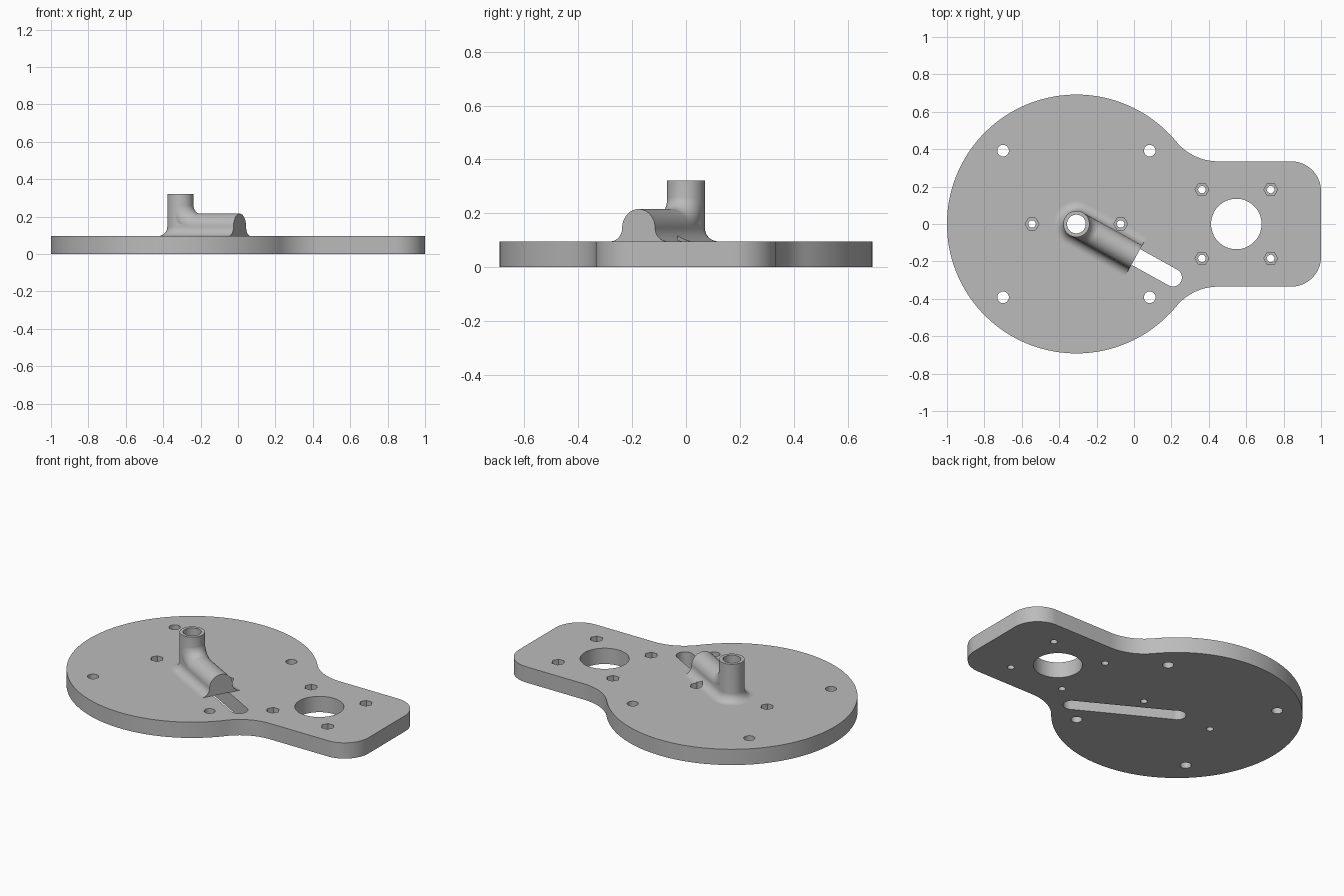
import bpy, bmesh
from math import sin, cos, pi, atan2, radians, hypot
from mathutils import Matrix, Vector

if "Cube" in bpy.data.objects:
    bpy.data.objects.remove(bpy.data.objects["Cube"])

THICK = 0.096                      # plate thickness
HUB = Vector((-0.308, 0, 0))       # disc and pipe axis
DISC_R, TAB_Y, CORNER = 0.692, 0.335, 0.16
PIPE_R, BORE_R, FILLET = 0.07, 0.05, 0.05
PIPE_TOP, PIPE_LEN = 0.322, 0.363
SLOT_LEN, SLOT_W = 0.59, 0.048
HEADING = radians(-29)

grey = bpy.data.materials.new("plain grey")
grey.use_nodes = True
grey.diffuse_color = (0.5, 0.5, 0.5, 1)
grey.node_tree.nodes["Principled BSDF"].inputs["Base Color"].default_value = (0.5, 0.5, 0.5, 1)


def arc(cx, cy, r, a0, a1, n):
    return [(cx + r * cos(a0 + (a1 - a0) * i / n),
             cy + r * sin(a0 + (a1 - a0) * i / n)) for i in range(n + 1)]


def circle(r, n=64, cx=0, cy=0):
    return arc(cx, cy, r, 0, 2 * pi, n)[:-1]


def loft(name, rings, matrix=Matrix()):
    """Skin a list of equal rings and cap both ends."""
    bm = bmesh.new()
    loops = [[bm.verts.new(p) for p in ring] for ring in rings]
    n = len(loops[0])
    for a, b in zip(loops, loops[1:]):
        for i in range(n):
            j = (i + 1) % n
            bm.faces.new((a[i], a[j], b[j], b[i]))
    bm.faces.new(loops[0])
    bm.faces.new(loops[-1])
    bm.transform(matrix)
    bmesh.ops.recalc_face_normals(bm, faces=bm.faces)
    mesh = bpy.data.meshes.new(name)
    bm.to_mesh(mesh)
    bm.free()
    mesh.materials.append(grey)
    obj = bpy.data.objects.new(name, mesh)
    bpy.context.collection.objects.link(obj)
    return obj


def prism(name, outline, low, high, matrix=Matrix()):
    return loft(name, [[(x, y, z) for x, y in outline] for z in (low, high)], matrix)


def combine(obj, tools, operation):
    for tool in tools:
        mod = obj.modifiers.new("combine", 'BOOLEAN')
        mod.operation, mod.solver, mod.object = operation, 'EXACT', tool
        bpy.context.view_layer.objects.active = obj
        bpy.ops.object.modifier_apply(modifier=mod.name)


# Frames: the pipe direction, and the same with its section plane upright
run = Matrix.Translation(HUB) @ Matrix.Rotation(HEADING, 4, 'Z')
section_frame = run @ Matrix(((0, 0, 1, 0), (1, 0, 0, 0), (0, 1, 0, 0), (0, 0, 0, 1)))

# Plate: disc blended into a rounded rectangular tab
blend_x = 0.45
dx = blend_x - HUB.x
blend_r = (dx ** 2 + TAB_Y ** 2 - DISC_R ** 2) / (2 * (DISC_R - TAB_Y))
meet = atan2(TAB_Y + blend_r, dx)
upper = arc(1 - CORNER, TAB_Y - CORNER, CORNER, 0, pi / 2, 16)
upper += arc(blend_x, TAB_Y + blend_r, blend_r, -pi / 2, meet - pi, 16)
upper += arc(HUB.x, 0, DISC_R, meet, pi, 64)[1:]
lower = [(x, -y) for x, y in reversed(upper[:-1])]
plate = prism("base_plate", upper + lower, 0, THICK)

# Hole cutters
cutters = [prism("motor_hole_cutter", circle(0.135, cx=0.547), -0.1, 0.3)]
for sx in (-1, 1):
    for sy in (-1, 1):
        cutters.append(prism("mount_hole_cutter", circle(
            0.031, 32, HUB.x + sx * 0.392, sy * 0.392), -0.1, 0.3))
nut_spots = [(0.547 + sx * 0.184, sy * 0.184) for sx in (-1, 1) for sy in (-1, 1)]
nut_spots += [(HUB.x - 0.237, 0), (HUB.x + 0.237, 0)]
nuts = []
for x, y in nut_spots:
    cutters.append(prism("bolt_hole_cutter", circle(0.02, 24, x, y), -0.1, 0.3))
    nuts.append(prism("nut_recess_cutter", circle(0.037, 6, x, y), 0.045, 0.2))
slot_outline = (arc(SLOT_LEN, 0, SLOT_W, -pi / 2, pi / 2, 20)
                + arc(0, 0, SLOT_W, pi / 2, 3 * pi / 2, 20))
cutters.append(prism("slot_cutter", slot_outline, -0.1, 0.2, run))
bore = prism("bore_cutter", circle(BORE_R), -0.1, 0.5, run)
combine(plate, cutters + nuts + [bore], 'DIFFERENCE')

# Upright pipe with a flared foot
foot = arc(PIPE_R + FILLET, THICK + FILLET, FILLET, -pi / 2, -pi, 12)
pipe = loft("elbow_pipe", [[(x, y, z) for x, y in circle(r)]
                           for r, z in foot + [(PIPE_R, PIPE_TOP)]], run)

# Lying pipe with the same flare, closed at its far end
half = foot + arc(0, THICK + FILLET, PIPE_R, 0, pi / 2, 16)[1:]
profile = half + [(-v, z) for v, z in reversed(half[:-1])]
profile = [(v * 0.998, THICK + (z - THICK) * 0.998) for v, z in profile]
lying = prism("lying_pipe_helper", profile, 0, PIPE_LEN, section_frame)

# Inner bend between the two pipes
bend_r = PIPE_R + FILLET
bend_z = THICK + FILLET + bend_r
rings = []
for i in range(17):
    a = pi / 2 * i / 16
    rings.append([(bend_r - (bend_r - u) * cos(a), v, bend_z - (bend_r - u) * sin(a))
                  for u, v in circle(PIPE_R * 0.992)])
bend = loft("bend_helper", rings, run)
combine(pipe, [lying, bend], 'UNION')

# Hollow inside
arch = arc(0, THICK + FILLET, SLOT_W, 0, pi, 24) + [(-SLOT_W, 0.02), (SLOT_W, 0.02)]
channel = prism("channel_cutter", arch, 0, PIPE_LEN - 0.025, section_frame)
combine(pipe, [bore, channel, nuts[-1]], 'DIFFERENCE')

# Remove helpers, then shade
for helper in cutters + nuts + [bore, lying, bend, channel]:
    bpy.data.objects.remove(helper)
bpy.ops.object.select_all(action='DESELECT')
for obj in (plate, pipe):
    obj.select_set(True)
bpy.context.view_layer.objects.active = plate
bpy.ops.object.shade_smooth_by_angle(angle=radians(30))
